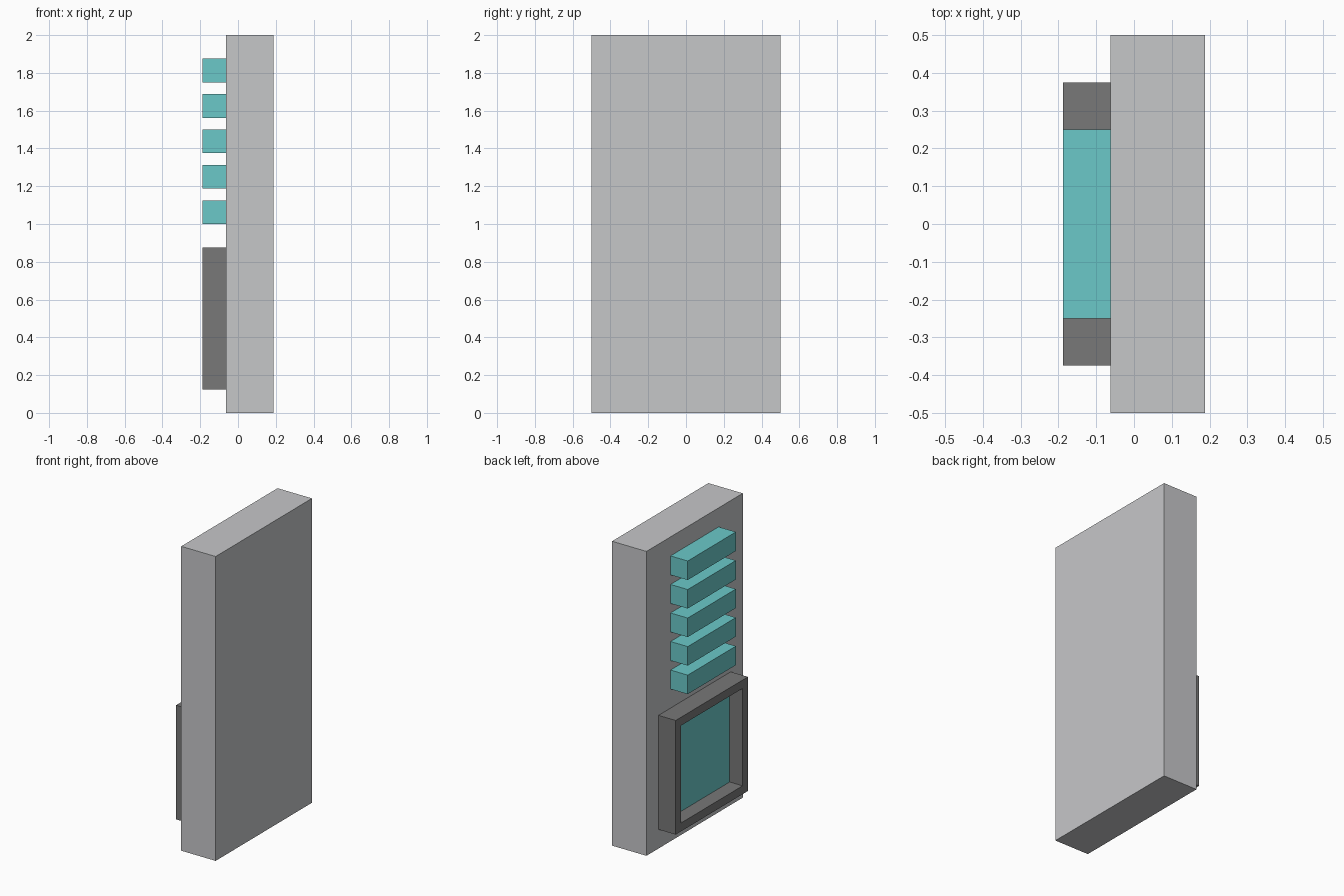
import bpy, bmesh

if "Cube" in bpy.data.objects:
    bpy.data.objects.remove(bpy.data.objects["Cube"])


def material(name, rgb):
    # sRGB 0-255 to linear
    lin = [((c / 255 + 0.055) / 1.055) ** 2.4 for c in rgb]
    m = bpy.data.materials.new(name)
    m.diffuse_color = (*lin, 1)
    m.use_nodes = True
    m.node_tree.nodes["Principled BSDF"].inputs["Base Color"].default_value = m.diffuse_color
    return m


light_grey = material("light_grey", (198, 199, 201))
dark_grey = material("dark_grey", (120, 120, 120))
teal = material("teal", (107, 201, 201))


def finish(name, bm, mat):
    mesh = bpy.data.meshes.new(name)
    bmesh.ops.recalc_face_normals(bm, faces=bm.faces)
    bm.to_mesh(mesh)
    bm.free()
    mesh.materials.append(mat)
    obj = bpy.data.objects.new(name, mesh)
    bpy.context.collection.objects.link(obj)
    return obj


def box_mesh(lo, hi):
    bm = bmesh.new()
    bmesh.ops.create_cube(bm, size=1)
    for v in bm.verts:
        v.co = [hi[i] if v.co[i] > 0 else lo[i] for i in range(3)]
    return bm


BACK, FACE = -0.0625, -0.1875   # slab face and front of the raised parts

# Main slab
finish("slab", box_mesh((BACK, -0.5, 0), (0.1875, 0.5, 2)), light_grey)

# Five raised bars
for i in range(5):
    z = 1 + i * 0.1875
    finish(f"bar_{i + 1}", box_mesh((FACE, -0.25, z), (BACK, 0.25, z + 0.125)), teal)

# Screen frame: a block with its outer face inset and sunk
BORDER, RECESS = 0.078, 0.094
bm = box_mesh((FACE, -0.375, 0.125), (BACK, 0.375, 0.875))
bm.normal_update()
front = min(bm.faces, key=lambda f: f.calc_center_median().x)
bmesh.ops.inset_region(bm, faces=[front], thickness=BORDER)
sunk = bmesh.ops.extrude_discrete_faces(bm, faces=[front])["faces"][0]
bmesh.ops.translate(bm, verts=sunk.verts, vec=(RECESS, 0, 0))
sunk.material_index = 1
frame = finish("screen_frame", bm, dark_grey)
frame.data.materials.append(teal)   # screen pane
